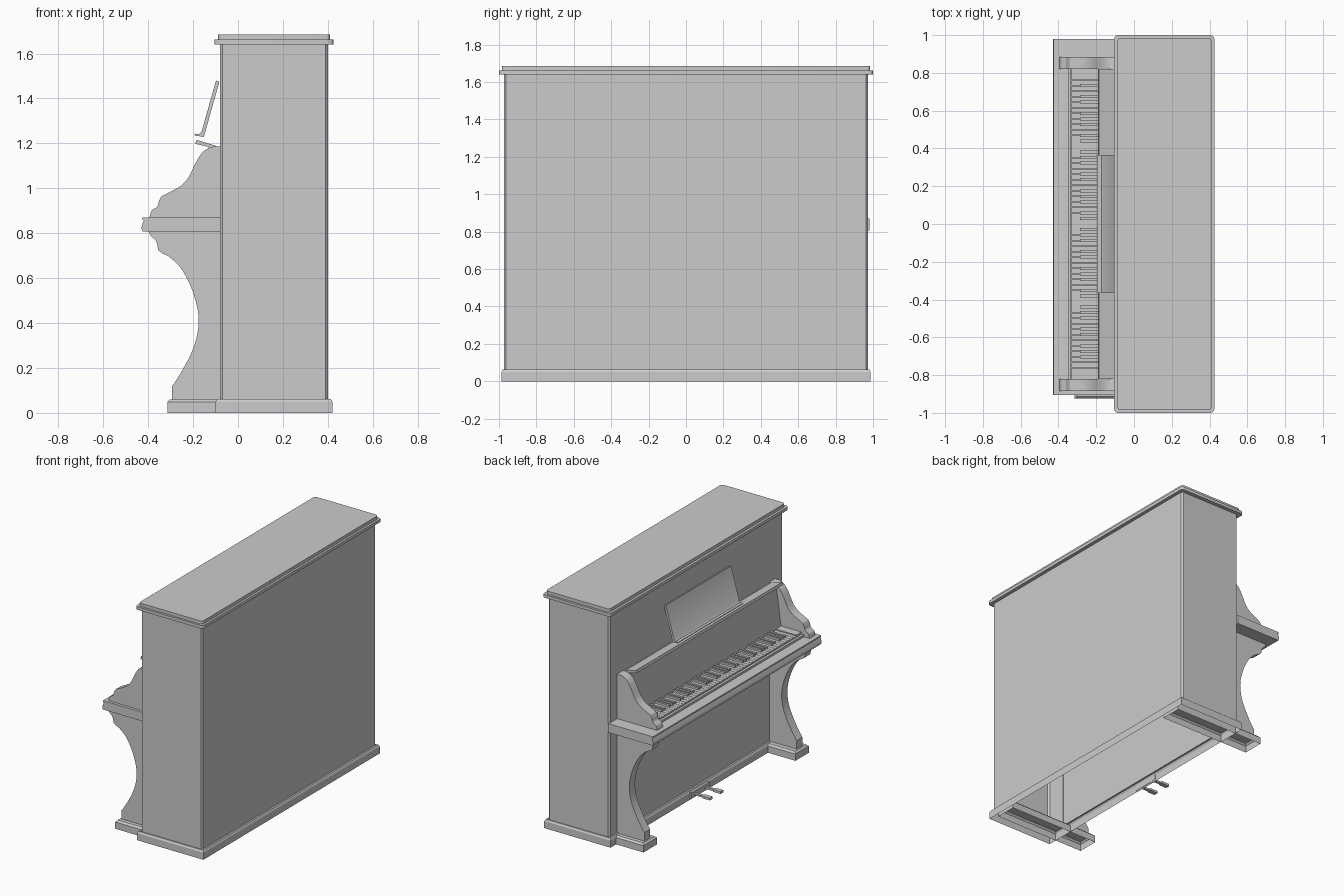
import bpy, bmesh, math
from mathutils import Vector

if "Cube" in bpy.data.objects:
    bpy.data.objects.remove(bpy.data.objects["Cube"])


def finish(bm, name, recalc=True):
    if recalc:
        bmesh.ops.recalc_face_normals(bm, faces=bm.faces)
    me = bpy.data.meshes.new(name)
    bm.to_mesh(me)
    bm.free()
    for p in me.polygons:
        p.use_smooth = True
    me.set_sharp_from_angle(angle=math.radians(30))
    ob = bpy.data.objects.new(name, me)
    bpy.context.collection.objects.link(ob)
    return ob


def add_box(bm, x0, x1, y0, y1, z0, z1):
    vs = bmesh.ops.create_cube(bm, size=1)["verts"]
    for v in vs:
        v.co = Vector((x1 if v.co.x > 0 else x0, y1 if v.co.y > 0 else y0, z1 if v.co.z > 0 else z0))
    return vs


def box(name, *b, corner=0.0, top=0.0, segs=1, open_bottom=False):
    """Box with optional rounded upright corners, chamfered top and open underside."""
    bm = bmesh.new()
    add_box(bm, *b)
    if corner:
        es = [e for e in bm.edges if abs(e.verts[0].co.z - e.verts[1].co.z) > 1e-6]
        bmesh.ops.bevel(bm, geom=es, offset=corner, segments=segs, affect='EDGES', profile=0.5)
    if top:
        es = [e for e in bm.edges if all(v.co.z > b[5] - 1e-5 for v in e.verts)]
        bmesh.ops.bevel(bm, geom=es, offset=top, segments=1, affect='EDGES')
    bmesh.ops.recalc_face_normals(bm, faces=bm.faces)
    if open_bottom:
        fs = [f for f in bm.faces if all(v.co.z < b[4] + 1e-5 for v in f.verts)]
        bmesh.ops.delete(bm, geom=fs, context='FACES')
    return finish(bm, name, recalc=False)


def extrude(name, profile, y0, y1):
    """Extrude an (x, z) profile along y."""
    bm = bmesh.new()
    f = bm.faces.new([bm.verts.new((x, y0, z)) for x, z in profile])
    new = bmesh.ops.extrude_face_region(bm, geom=[f])["geom"]
    for v in new:
        if isinstance(v, bmesh.types.BMVert):
            v.co.y = y1
    return finish(bm, name)


def curve(pts, n=4):
    """Catmull-Rom interpolation through points."""
    p = [Vector(q) for q in pts]
    p = [2 * p[0] - p[1]] + p + [2 * p[-1] - p[-2]]
    out = []
    for i in range(1, len(p) - 2):
        a, b, c, d = p[i - 1:i + 3]
        for k in range(n):
            t = k / n
            out.append(0.5 * (2 * b + (c - a) * t + (2 * a - 5 * b + 4 * c - d) * t * t
                              + (3 * b - a - 3 * c + d) * t ** 3))
    out.append(p[-2])
    return [tuple(v) for v in out]


# Cabinet, hollow and open underneath
box("cabinet", -0.08, 0.40, -0.972, 0.972, 0.06, 1.64, corner=0.01, open_bottom=True)

# Plinth skirt: ring with sloped top edge
bm = bmesh.new()
loops = []
for x0, x1, y, z in [(-0.10, 0.42, 0.987, 0), (-0.10, 0.42, 0.987, 0.05),
                     (-0.093, 0.413, 0.98, 0.062), (-0.08, 0.40, 0.972, 0.062)]:
    loops.append([bm.verts.new(c) for c in ((x0, -y, z), (x1, -y, z), (x1, y, z), (x0, y, z))])
for a, b in zip(loops, loops[1:]):
    for i in range(4):
        j = (i + 1) % 4
        bm.faces.new((a[i], a[j], b[j], b[i]))
finish(bm, "plinth", recalc=False)

# Lid in two rounded layers
box("lid_moulding", -0.105, 0.425, -1, 1, 1.64, 1.662, corner=0.02, segs=4)
box("lid_top", -0.088, 0.41, -0.985, 0.985, 1.662, 1.685, corner=0.018, segs=4)

# Side profiles of the leg and the arm
leg = (curve([(-0.40, 0.81), (-0.385, 0.785), (-0.365, 0.765), (-0.355, 0.725)], 3)
       + curve([(-0.34, 0.712), (-0.30, 0.69), (-0.25, 0.638), (-0.205, 0.55), (-0.178, 0.45),
                (-0.178, 0.37), (-0.20, 0.285), (-0.245, 0.195), (-0.285, 0.13)])
       + [(-0.293, 0.12), (-0.293, 0.06), (-0.075, 0.06), (-0.075, 0.81)])
arm = (curve([(-0.075, 1.187), (-0.12, 1.183), (-0.16, 1.158), (-0.19, 1.11), (-0.22, 1.05),
              (-0.25, 1.015), (-0.29, 0.99), (-0.34, 0.965)])
       + curve([(-0.352, 0.945), (-0.36, 0.918), (-0.385, 0.90), (-0.395, 0.865)], 3)
       + [(-0.075, 0.865)])
for side, s in (("left", 1), ("right", -1)):
    ya, yb = sorted((s * 0.82, s * 0.885))
    extrude("leg_" + side, leg, ya, yb)
    extrude("arm_" + side, arm, ya, yb)
    # Hollow foot runner
    ya, yb = sorted((s * 0.775, s * 0.925))
    box("foot_" + side, -0.315, 0.395, ya, yb, 0, 0.06, top=0.012, open_bottom=True)
    # Block at the end of the keys
    ya, yb = sorted((s * 0.762, s * 0.82))
    box("key_block_" + side, -0.33, -0.15, ya, yb, 0.865, 0.9)

# Keybed with moulded edge
extrude("keybed", [(-0.075, 0.807), (-0.425, 0.807), (-0.43, 0.825), (-0.424, 0.845), (-0.418, 0.857),
                   (-0.426, 0.859), (-0.426, 0.87), (-0.075, 0.87)], -0.905, 0.98)
box("key_slip", -0.35, -0.333, -0.82, 0.82, 0.865, 0.885)

# Keys: 52 white, 36 black, bass end at +y
pitch = 1.524 / 52
white, black = bmesh.new(), bmesh.new()
for i in range(52):
    y = 0.762 - i * pitch
    add_box(white, -0.33, -0.15, y - pitch + 0.001, y - 0.001, 0.865, 0.893)
    if i and "ABCDEFG"[i % 7] not in "CF":
        add_box(black, -0.285, -0.15, y - 0.008, y + 0.008, 0.885, 0.907)
finish(white, "white_keys")
finish(black, "black_keys")

# Fallboard behind the keys and its sloping top shelf
extrude("fallboard", [(-0.175, 0.87), (-0.13, 1.192), (-0.075, 1.18), (-0.075, 0.87)], -0.82, 0.82)
extrude("fallboard_shelf", [(-0.19, 1.198), (-0.105, 1.178), (-0.095, 1.188), (-0.185, 1.216)],
        -0.82, 0.82)

# Music desk with lip
extrude("music_desk", [(-0.195, 1.243), (-0.19, 1.234), (-0.152, 1.229), (-0.083, 1.474), (-0.098, 1.48),
                       (-0.162, 1.252), (-0.172, 1.241)], -0.365, 0.365)

# Pedals on a bracket
box("pedal_plate", -0.115, -0.098, -0.1, 0.1, 0.012, 0.055)
bm = bmesh.new()
for y in (-0.06, 0.06):
    add_box(bm, -0.19, -0.11, y - 0.009, y + 0.009, 0.025, 0.038)
    add_box(bm, -0.24, -0.18, y - 0.016, y + 0.016, 0.024, 0.04)
finish(bm, "pedals")
